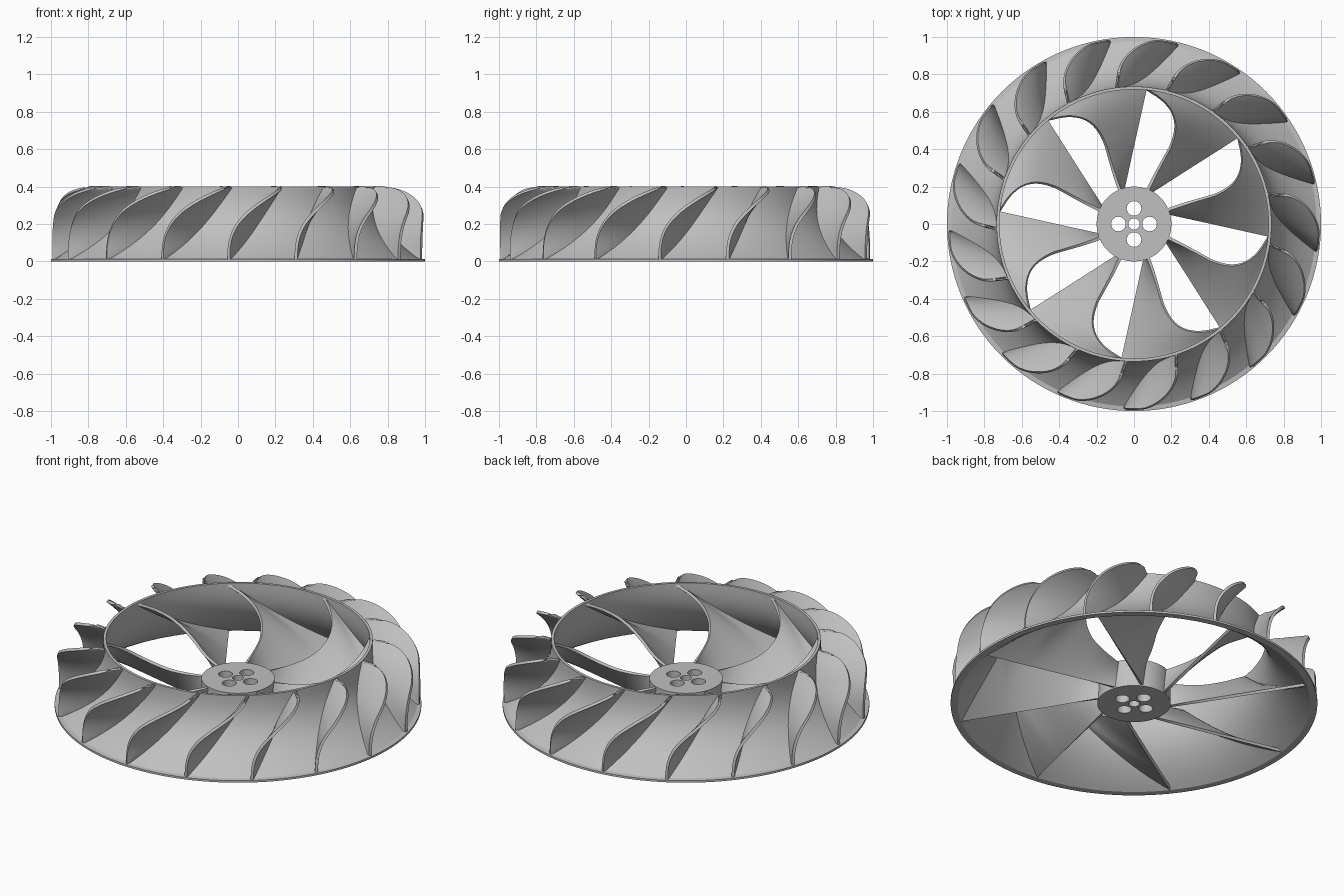
import bpy, bmesh
from math import sin, cos, asin, radians, sqrt, pi

cube = bpy.data.objects.get("Cube")
if cube:
    bpy.data.objects.remove(cube)

HEIGHT = 0.4
INNER_BLADES, OUTER_BLADES = 8, 17

grey = bpy.data.materials.new("plain_grey")
grey.use_nodes = True
grey.diffuse_color = (0.53, 0.53, 0.53, 1)
grey.node_tree.nodes["Principled BSDF"].inputs["Base Color"].default_value = grey.diffuse_color


def make_object(name, bm):
    bmesh.ops.recalc_face_normals(bm, faces=bm.faces)
    mesh = bpy.data.meshes.new(name)
    bm.to_mesh(mesh)
    bm.free()
    mesh.materials.append(grey)
    obj = bpy.data.objects.new(name, mesh)
    bpy.context.collection.objects.link(obj)
    return obj


def activate(obj):
    bpy.ops.object.select_all(action='DESELECT')
    obj.select_set(True)
    bpy.context.view_layer.objects.active = obj


def smooth(obj):
    activate(obj)
    bpy.ops.object.shade_smooth_by_angle(angle=radians(22))


def polar(r, degrees, z):
    a = radians(degrees)
    return (r * cos(a), r * sin(a), z)


# Flared shell profile: outside and inside radius at a height
def shell_out(z):
    return 0.735 + 0.265 * max(0, 1 - z / HEIGHT) ** 2.5


def shell_in(z):
    return shell_out(z) - 0.016 - 0.022 * max(0, 1 - z / HEIGHT) ** 2


def lathe(name, profile, steps=128):
    bm = bmesh.new()
    rings = [[bm.verts.new(polar(r, 360 * i / steps, z)) for r, z in profile]
             for i in range(steps)]
    n = len(profile)
    for i in range(steps):
        a, b = rings[i], rings[(i + 1) % steps]
        for j in range(n):
            k = (j + 1) % n
            bm.faces.new((a[j], b[j], b[k], a[k]))
    return make_object(name, bm)


def blade_set(name, point, count, thickness, nu, nv):
    """Sheet blade from point(s, t), thickened, then repeated round the axis."""
    bm = bmesh.new()
    grid = [[bm.verts.new(point(i / nu, j / nv)) for j in range(nv + 1)]
            for i in range(nu + 1)]
    for i in range(nu):
        for j in range(nv):
            bm.faces.new((grid[i][j], grid[i + 1][j], grid[i + 1][j + 1], grid[i][j + 1]))
    blade = make_object(name, bm)
    activate(blade)
    solid = blade.modifiers.new("thickness", 'SOLIDIFY')
    solid.thickness = thickness
    solid.offset = 0
    bpy.ops.object.modifier_apply(modifier=solid.name)
    smooth(blade)
    for k in range(1, count):
        copy = blade.copy()
        copy.name = f"{name}_{k + 1}"
        copy.rotation_euler.z = 2 * pi * k / count
        bpy.context.collection.objects.link(copy)


# Shell with a thin flat rim at its base
levels = [0.015 + (HEIGHT - 0.015) * (i / 24) ** 1.3 for i in range(25)]
profile = [(1, 0), (1, 0.012)]
profile += [(shell_out(z), z) for z in levels]
profile += [(shell_in(z), z) for z in reversed(levels)]
profile += [(shell_in(0), 0)]
smooth(lathe("flared_shell", profile))


# Inner blades: straight lower edge, swept upper edge, fanning wide at the shell
def inner_point(s, t):
    r = 0.185 + (shell_in(0.392 * t) + 0.006 - 0.185) * s
    u = min(1, max(0, (r - 0.19) / 0.53))
    z = 0.008 + t * (0.15 + 0.235 * u ** 3)
    low = 32.2 + 180 / pi * asin(0.098 / r)
    high = 85 - (17 + 3.5 * min(1, 2 * u)) * (1 - u ** 6)
    return polar(r, low + (high - low) * t, z)


blade_set("inner_blade", inner_point, INNER_BLADES, 0.016, nu=36, nv=24)


# Outer blades: rounded shoulder, twisting from the rim up to the lip
def outer_point(s, t):
    v = 1 - (1 - t) ** 2
    z = 0.008 + (HEIGHT - 0.013) * v
    start = shell_out(z) - 0.006
    shoulder = min(1, max(0, (z - 0.245) / 0.15))
    end = 0.78 + 0.21 * sqrt(1 - shoulder ** 2)
    near, far = 21 * v, 19.5 * v ** 2.8
    return polar(start + (end - start) * s, -92.9 + near + (far - near) * s, z)


blade_set("outer_blade", outer_point, OUTER_BLADES, 0.016, nu=14, nv=28)


# Hub with a centre hole and four bolt holes
def cylinder(bm, r, depth, x, y, z, segments):
    new = bmesh.ops.create_cone(bm, cap_ends=True, segments=segments,
                                radius1=r, radius2=r, depth=depth)["verts"]
    bmesh.ops.translate(bm, verts=new, vec=(x, y, z))


bm = bmesh.new()
cylinder(bm, 0.2, 0.165, 0, 0, 0.0825, 64)
hub = make_object("hub", bm)
bm = bmesh.new()
cylinder(bm, 0.03, 0.5, 0, 0, 0.08, 32)
for k in range(4):
    x, y, z = polar(0.083, 90 * k, 0.08)
    cylinder(bm, 0.039, 0.5, x, y, z, 32)
cutter = make_object("hub_hole_cutter", bm)
cutter.hide_render = True
activate(hub)
cut = hub.modifiers.new("holes", 'BOOLEAN')
cut.operation = 'DIFFERENCE'
cut.solver = 'EXACT'
cut.object = cutter
bpy.ops.object.modifier_apply(modifier=cut.name)
bpy.data.objects.remove(cutter)
smooth(hub)
